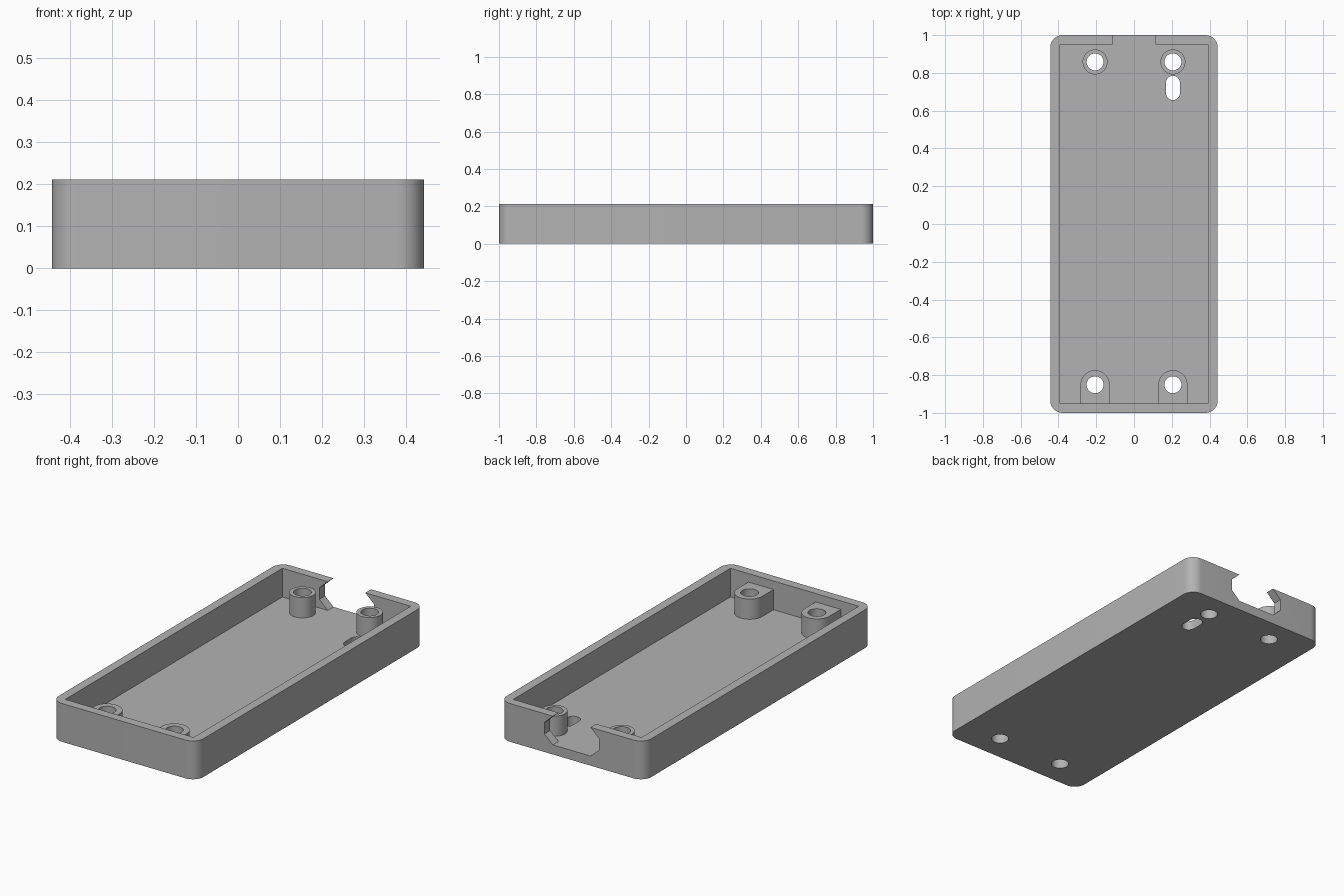
import bpy
import bmesh
from math import cos, sin, pi, radians

if "Cube" in bpy.data.objects:
    bpy.data.objects.remove(bpy.data.objects["Cube"], do_unlink=True)

HALF_X, HALF_Y, HEIGHT = 0.443, 1.0, 0.212
WALL, FLOOR, BOSS_TOP = 0.05, 0.053, 0.165
HOLE_R = 0.045
HOLE_X, REAR_Y, FRONT_Y = 0.206, 0.858, -0.851

grey = bpy.data.materials.new("plain grey")
grey.use_nodes = True
COLOUR = (0.45, 0.45, 0.45, 1)
grey.diffuse_color = COLOUR
grey.node_tree.nodes["Principled BSDF"].inputs["Base Color"].default_value = COLOUR


def arc(cx, cy, r, start, end, steps):
    """Points along an arc, angles in degrees."""
    angles = [radians(start + (end - start) * i / steps) for i in range(steps + 1)]
    return [(cx + r * cos(a), cy + r * sin(a)) for a in angles]


def circle(cx, cy, r):
    return arc(cx, cy, r, 0, 360, 48)[:-1]


def rectangle(hx, hy):
    return [(-hx, -hy), (hx, -hy), (hx, hy), (-hx, hy)]


def prism(name, points, low, high, axis="z"):
    """Extrude a closed outline along z, or an x-z outline along y."""
    place = (lambda u, v, d: (u, v, d)) if axis == "z" else (lambda u, v, d: (u, d, v))
    bm = bmesh.new()
    face = bm.faces.new([bm.verts.new(place(u, v, low)) for u, v in points])
    top = bmesh.ops.extrude_face_region(bm, geom=[face])["geom"]
    moved = [g for g in top if isinstance(g, bmesh.types.BMVert)]
    bmesh.ops.translate(bm, verts=moved, vec=place(0, 0, high - low))
    bmesh.ops.recalc_face_normals(bm, faces=bm.faces)
    mesh = bpy.data.meshes.new(name)
    bm.to_mesh(mesh)
    bm.free()
    mesh.materials.append(grey)
    obj = bpy.data.objects.new(name, mesh)
    bpy.context.collection.objects.link(obj)
    return obj


def select(obj):
    bpy.ops.object.select_all(action="DESELECT")
    obj.select_set(True)
    bpy.context.view_layer.objects.active = obj


def combine(obj, other, operation):
    """Apply a boolean and discard the helper."""
    mod = obj.modifiers.new(operation.lower(), "BOOLEAN")
    mod.operation, mod.solver, mod.object = operation, "EXACT", other
    select(obj)
    bpy.ops.object.modifier_apply(modifier=mod.name)
    bpy.data.objects.remove(other, do_unlink=True)


# Rounded outer block
r = 0.065
outline = []
for sx, sy, start in ((1, 1, 0), (-1, 1, 90), (-1, -1, 180), (1, -1, 270)):
    outline += arc(sx * (HALF_X - r), sy * (HALF_Y - r), r, start, start + 90, 12)
tray = prism("tray", outline, 0, HEIGHT)

# Hollow interior
cavity = prism("cavity", rectangle(HALF_X - WALL, HALF_Y - WALL), FLOOR, HEIGHT + 0.1)
combine(tray, cavity, "DIFFERENCE")

# Cable opening in the rear wall: narrow mouth, wide middle, chamfered base
right_side = [(0.115, FLOOR), (0.167, 0.1), (0.167, 0.164), (0.115, HEIGHT), (0.115, 0.3)]
opening = right_side + [(-x, z) for x, z in reversed(right_side)]
combine(tray, prism("opening", opening, 0.92, 1.1, "y"), "DIFFERENCE")

# Screw bosses: round at the rear, joined to the wall at the front
for x in (-HOLE_X, HOLE_X):
    rear = prism("rear_boss", circle(x, REAR_Y, 0.066), FLOOR - 0.02, BOSS_TOP)
    combine(tray, rear, "UNION")
    wall_y = -HALF_Y + WALL / 2
    front_shape = arc(x, FRONT_Y, 0.077, 0, 180, 24)
    front_shape += [(x - 0.077, wall_y), (x + 0.077, wall_y)]
    front = prism("front_boss", front_shape, FLOOR - 0.02, BOSS_TOP)
    combine(tray, front, "UNION")

# Screw holes through bosses and floor
for x in (-HOLE_X, HOLE_X):
    for y in (REAR_Y, FRONT_Y):
        combine(tray, prism("hole", circle(x, y, HOLE_R), -0.1, 0.3), "DIFFERENCE")

# Slot in the floor beside one rear boss
slot = arc(HOLE_X, 0.748, 0.037, 0, 180, 16) + arc(HOLE_X, 0.693, 0.037, 180, 360, 16)
combine(tray, prism("slot", slot, -0.1, 0.1), "DIFFERENCE")

select(tray)
bpy.ops.object.shade_smooth_by_angle(angle=radians(30))
